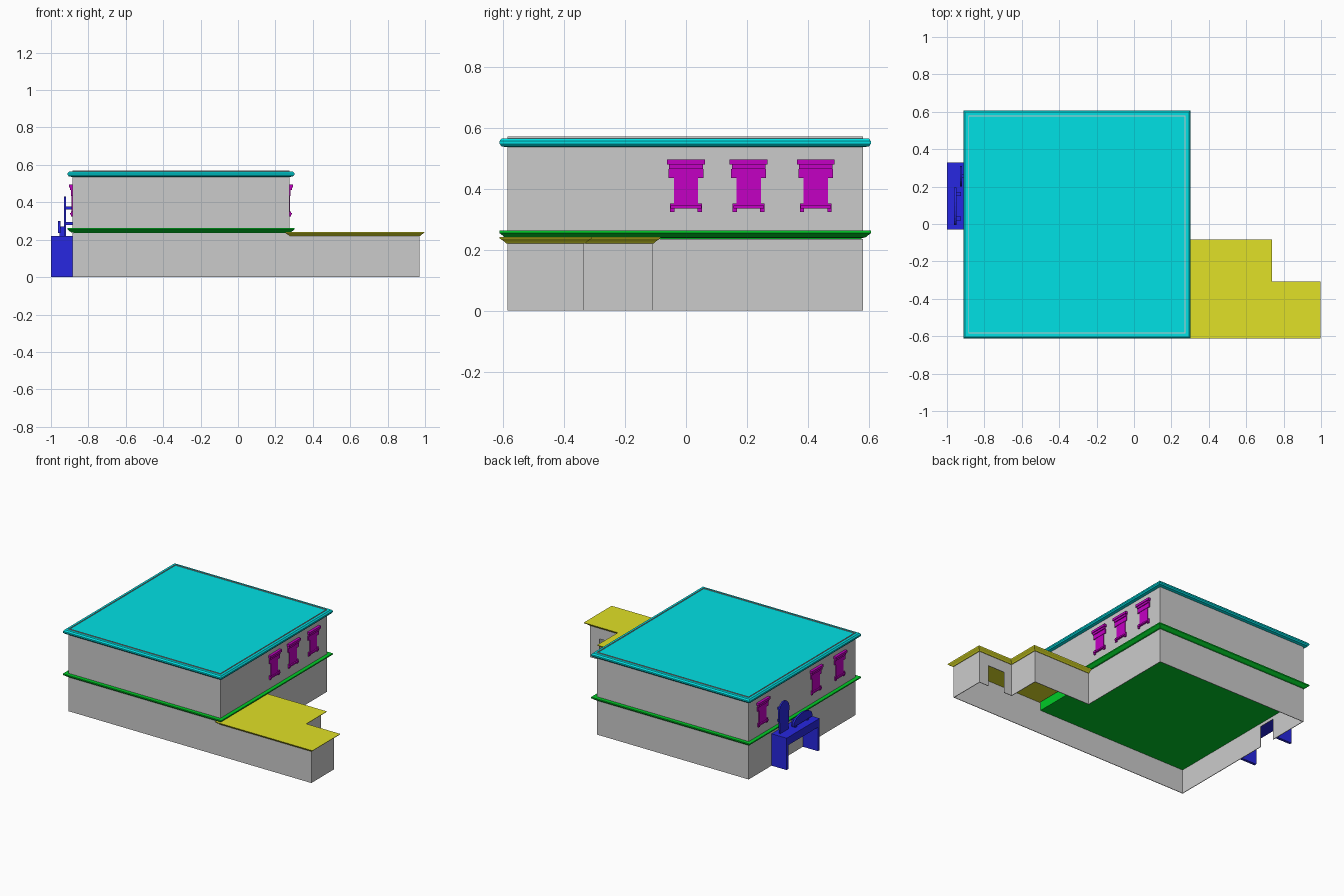
import bpy, bmesh, math
from mathutils import Vector

if "Cube" in bpy.data.objects:
    bpy.data.objects.remove(bpy.data.objects["Cube"])


def material(name, rgb):
    m = bpy.data.materials.new(name)
    m.diffuse_color = (*rgb, 1)
    m.use_nodes = True
    m.node_tree.nodes["Principled BSDF"].inputs["Base Color"].default_value = m.diffuse_color
    return m


CYAN = material("cyan", (0.0, 0.75, 0.78))
GREEN = material("green", (0.0, 0.6, 0.02))
YELLOW = material("yellow", (0.75, 0.75, 0.02))
MAGENTA = material("magenta", (0.55, 0.0, 0.55))
BLUE = material("blue", (0.02, 0.02, 0.75))


def finish(name, bm, mat=None):
    bmesh.ops.recalc_face_normals(bm, faces=bm.faces)
    me = bpy.data.meshes.new(name)
    bm.to_mesh(me)
    bm.free()
    ob = bpy.data.objects.new(name, me)
    bpy.context.collection.objects.link(ob)
    if mat:
        me.materials.append(mat)
    return ob


def offset(outline, d):
    """Mitred outward offset of a counter-clockwise right-angled outline."""
    out = []
    for i, p in enumerate(outline):
        a, b, c = Vector(outline[i - 1]), Vector(p), Vector(outline[(i + 1) % len(outline)])
        e, f = (b - a).normalized(), (c - b).normalized()
        out.append((b.x + d * (e.y + f.y), b.y - d * (e.x + f.x)))
    return out


def sweep(name, outline, profile, mat=None, hollow=False):
    """Run an (offset, z) profile round an outline; capped, or closed as a thin wall."""
    bm = bmesh.new()
    rings = [[bm.verts.new((x, y, z)) for x, y in offset(outline, d)] for d, z in profile]
    n = len(outline)
    pairs = list(zip(rings, rings[1:]))
    if hollow:
        pairs.append((rings[-1], rings[0]))
    else:
        bm.faces.new(rings[0])
        bm.faces.new(rings[-1])
    for a, b in pairs:
        for i in range(n):
            j = (i + 1) % n
            bm.faces.new((a[i], a[j], b[j], b[i]))
    return finish(name, bm, mat)


def boxes(name, bounds, mat=None):
    """One object from several boxes (x0, x1, y0, y1, z0, z1)."""
    bm = bmesh.new()
    for x0, x1, y0, y1, z0, z1 in bounds:
        vs = bmesh.ops.create_cube(bm, size=1)["verts"]
        for v in vs:
            v.co = ((x0 + x1) / 2 + v.co.x * (x1 - x0),
                    (y0 + y1) / 2 + v.co.y * (y1 - y0),
                    (z0 + z1) / 2 + v.co.z * (z1 - z0))
    return finish(name, bm, mat)


def plate(name, pts, x0, x1, mat):
    """Upright plate from a (y, z) outline."""
    bm = bmesh.new()
    f = bm.faces.new([bm.verts.new((x0, y, z)) for y, z in pts])
    r = bmesh.ops.extrude_face_region(bm, geom=[f])
    for v in r["geom"]:
        if isinstance(v, bmesh.types.BMVert):
            v.co.x = x1
    return finish(name, bm, mat)


def arc(cy, cz, ry, rz, n=14):
    return [(cy + ry * math.cos(math.pi * i / n), cz + rz * math.sin(math.pi * i / n))
            for i in range(n + 1)]


L, R, F, B = -0.885, 0.275, -0.585, 0.58
T = 0.004
main = [(L, F), (R, F), (R, B), (L, B)]
steps = [(0.97, F), (0.97, -0.335), (0.71, -0.335), (0.71, -0.11)]
ground = [(L, F)] + steps + [(R, -0.11), (R, B), (L, B)]
wing = [(0.28, F)] + steps + [(0.28, -0.11)]

# walls, open underneath, with two doorways
lower = sweep("ground_floor_walls", ground, [(0, 0), (0, 0.235), (-T, 0.235), (-T, 0)], hollow=True)
sweep("upper_floor_walls", main, [(0, 0.25), (0, 0.57), (-T, 0.57), (-T, 0.25)], hollow=True)
doors = boxes("door_cutter", [(L - 0.03, L + 0.03, 0.17, 0.29, -0.05, 0.145),
                              (0.77, 0.895, -0.37, -0.30, -0.05, 0.145)])
doors.hide_render = True
doors.hide_viewport = True
cut = lower.modifiers.new("doorways", 'BOOLEAN')
cut.operation = 'DIFFERENCE'
cut.solver = 'EXACT'
cut.object = doors

# floor slab with projecting ledge, roofs with moulded edges
sweep("floor_ledge", main, [(-0.005, 0.165), (-0.005, 0.238), (0.008, 0.24),
                            (0.026, 0.254), (0.026, 0.262)], GREEN)
sweep("main_roof", main, [(0.006, 0.536), (0.02, 0.539), (0.026, 0.547),
                          (0.026, 0.556), (0.018, 0.565)], CYAN)
sweep("wing_roof", wing, [(0.004, 0.22), (0.01, 0.226), (0.025, 0.236), (0.027, 0.241)], YELLOW)


# windows: pane, stepped hood, sill with brackets
def window(name, wall_x, side, y):
    def part(out, half, z0, z1, cy=0):
        a, b = sorted((wall_x - side * 0.003, wall_x + side * out))
        return (a, b, y + cy - half, y + cy + half, z0, z1)
    boxes(name, [part(0.004, 0.04, 0.335, 0.45),
                 part(0.018, 0.062, 0.479, 0.495),
                 part(0.013, 0.055, 0.465, 0.479),
                 part(0.007, 0.057, 0.435, 0.465),
                 part(0.013, 0.05, 0.334, 0.344),
                 part(0.008, 0.007, 0.324, 0.352, -0.045),
                 part(0.008, 0.007, 0.324, 0.352, 0.045)], MAGENTA)


for i, y in enumerate((0.0, 0.205, 0.425)):
    window(f"right_window_{i + 1}", R, 1, y)
for i, y in enumerate((0.43, -0.15, -0.41)):
    window(f"left_window_{i + 1}", L, -1, y)

# entrance porch on the left side
boxes("porch", [(-1.0, L, -0.03, -0.012, 0, 0.22),
                (-1.0, L, 0.312, 0.33, 0, 0.22),
                (-1.0, L, -0.012, 0.312, 0.165, 0.22)], BLUE)

# tall rounded sign on wall brackets, low arched plaque on the porch
plate("tall_sign", arc(0.255, 0.37, 0.055, 0.06) + [(0.21, 0.22), (0.30, 0.22)], -0.93, -0.92, BLUE)
boxes("sign_brackets", [(-0.925, L, 0.245, 0.265, z - 0.008, z + 0.008) for z in (0.37, 0.287)], BLUE)
plate("arched_plaque", arc(0.095, 0.25, 0.1, 0.05) + [(-0.005, 0.235), (0.195, 0.235)], -0.962, -0.95, BLUE)
boxes("plaque_supports", [(-0.955, -0.925, y - 0.01, y + 0.01, 0.215, 0.27) for y in (0.03, 0.16)], BLUE)
